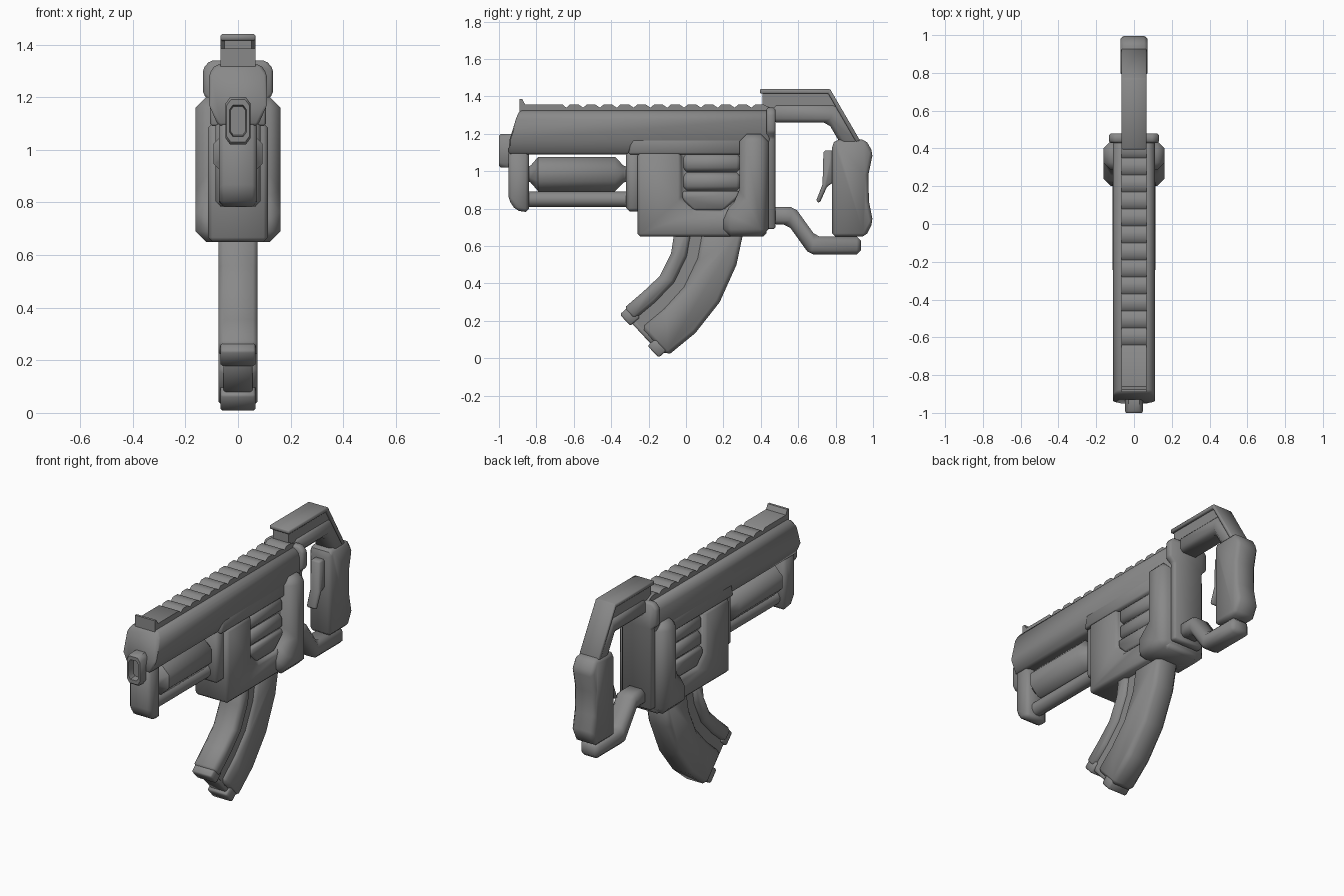
import bpy, bmesh, math
from mathutils import Vector

old = bpy.data.objects.get("Cube")
if old:
    bpy.data.objects.remove(old)

grey = bpy.data.materials.new("gunmetal_grey")
grey.use_nodes = True
colour = (0.25, 0.25, 0.25, 1)
grey.diffuse_color = colour
grey.node_tree.nodes["Principled BSDF"].inputs["Base Color"].default_value = colour


def finish(obj, bevel):
    """Chamfer the edges, then shade smoothly."""
    bpy.ops.object.select_all(action="DESELECT")
    bpy.context.view_layer.objects.active = obj
    obj.select_set(True)
    if bevel:
        mod = obj.modifiers.new("chamfer", "BEVEL")
        mod.width = bevel
        mod.limit_method = "ANGLE"
        mod.angle_limit = math.radians(32)
    for mod in list(obj.modifiers):
        bpy.ops.object.modifier_apply(modifier=mod.name)
    bpy.ops.object.shade_smooth_by_angle(angle=math.radians(48))


def loft(name, rings, bevel=0.0, done=True):
    """Skin matching rings of points and cap both ends."""
    bm = bmesh.new()
    loops = [[bm.verts.new(p) for p in ring] for ring in rings]
    n = len(loops[0])
    for a, b in zip(loops, loops[1:]):
        for i in range(n):
            j = (i + 1) % n
            bm.faces.new((a[i], a[j], b[j], b[i]))
    bm.faces.new(loops[0])
    bm.faces.new(loops[-1])
    bmesh.ops.recalc_face_normals(bm, faces=bm.faces)
    mesh = bpy.data.meshes.new(name)
    bm.to_mesh(mesh)
    bm.free()
    mesh.materials.append(grey)
    obj = bpy.data.objects.new(name, mesh)
    bpy.context.collection.objects.link(obj)
    if done:
        finish(obj, bevel)
    return obj


def side(name, profile, half, bevel=0.0, done=True):
    """Side profile (y, z) extruded across x."""
    return loft(name, [[(x, y, z) for y, z in profile] for x in (-half, half)], bevel, done)


def box(name, y0, y1, z0, z1, half, bevel):
    return side(name, [(y0, z0), (y1, z0), (y1, z1), (y0, z1)], half, bevel)


def mirrored(points):
    return points + [(-x, z) for x, z in reversed(points)]


def lathe(name, profile, z, sides):
    """Turned part along y; profile is (y, radius)."""
    turn = [2 * math.pi * (i + 0.5) / sides for i in range(sides)]
    loft(name, [[(r * math.cos(a), y, z + r * math.sin(a)) for a in turn] for y, r in profile])


# Upper housing with sloped nose and narrowing underside
section = mirrored([(0.075, 1.09), (0.11, 1.17), (0.11, 1.29), (0.085, 1.325)])
loft("upper_housing", [
    [(x, -0.95 + max(0, z - 1.23) * 0.65, z) for x, z in section],
    [(x, 0.45, z) for x, z in section]], 0.012)

# Hollow muzzle
mouth = mirrored([(0.03, -0.09), (0.048, -0.065), (0.048, 0.065), (0.03, 0.09)])
loft("muzzle", [[(x * s, y, 1.11 + z * s) for x, z in mouth]
                for y, s in ((-0.93, 1), (-0.99, 1), (-1.0, 0.9), (-1.0, 0.66), (-0.96, 0.6))])

# Forward brackets, canister and guide rod
side("front_bracket", [(-0.95, 1.11), (-0.95, 0.85), (-0.91, 0.79), (-0.84, 0.78), (-0.84, 1.11)],
     0.072, 0.018)
box("middle_bracket", -0.32, -0.24, 0.785, 1.11, 0.085, 0.018)
lathe("canister", [(-0.85, 0.04), (-0.83, 0.05), (-0.79, 0.1), (-0.38, 0.1), (-0.335, 0.05), (-0.31, 0.04)],
      0.985, 8)
lathe("guide_rod", [(-0.86, 0.042), (-0.3, 0.042)], 0.85, 12)

# Receiver with a recess on each side
receiver = side("receiver", [(-0.26, 0.65), (0.43, 0.65), (0.43, 1.1), (-0.26, 1.1)], 0.114, 0, False)
vent = [(-0.025, 1.15), (-0.025, 0.85), (0.04, 0.79), (0.2, 0.79), (0.3, 0.87), (0.3, 1.15)]
for s in (-1, 1):
    cutter = loft("recess_cutter", [[(x * s, y, z) for y, z in vent] for x in (0.08, 0.2)], 0, False)
    cutter.hide_render = True
    cut = receiver.modifiers.new("recess", "BOOLEAN")
    cut.object = cutter
    cut.solver = "EXACT"
    bpy.context.view_layer.objects.active = receiver
    bpy.ops.object.modifier_apply(modifier=cut.name)
    bpy.data.objects.remove(cutter)
finish(receiver, 0.025)
side("receiver_cheek", [(-0.31, 1.09), (-0.28, 1.21), (0.3, 1.21), (0.3, 1.09)], 0.107, 0.01)

# Recess ribs
for i in range(2):
    top = 1.095 - i * 0.1
    box("vent_rib", -0.02, 0.295, top - 0.1, top, 0.104, 0.025)
side("vent_rib", [(-0.02, 0.895), (-0.02, 0.85), (0.04, 0.79), (0.2, 0.79), (0.295, 0.87), (0.295, 0.895)],
     0.104, 0.02)

# Wide rear block and end plate
side("rear_block", [(0.2, 0.65), (0.2, 0.78), (0.285, 0.86), (0.285, 1.2), (0.44, 1.2), (0.44, 0.65)],
     0.162, 0.04)
plate = mirrored([(0.1, 0.69), (0.1, 1.18), (0.133, 1.21), (0.133, 1.31), (0.105, 1.34)])
loft("end_plate", [[(x, y, z) for x, z in plate] for y in (0.43, 0.478)], 0.01)

# Top rail with rounded teeth and front sight
rail = [(-0.89, 1.31), (-0.89, 1.385), (-0.875, 1.385), (-0.86, 1.357), (-0.66, 1.357)]
for i in range(12):
    y = -0.64 + i * 0.09
    rail += [(y, 1.34), (y + 0.02, 1.357), (y + 0.065, 1.357)]
rail += [(0.45, 1.34), (0.45, 1.31)]
side("top_rail", rail, 0.066)

# Upper frame and rear sight
side("upper_frame", [(0.46, 1.26), (0.76, 1.26), (0.83, 1.14), (0.94, 1.14), (0.805, 1.36), (0.46, 1.36)],
     0.066, 0.022)
side("sight_web", [(0.41, 1.33), (0.41, 1.43), (0.765, 1.43), (0.81, 1.34)], 0.052)
side("sight_cap", [(0.395, 1.415), (0.395, 1.44), (0.77, 1.44), (0.93, 1.165), (0.91, 1.155), (0.76, 1.415)],
     0.066, 0.005)

# Grip and trigger
side("grip", [(0.78, 0.65), (0.96, 0.65), (1.0, 0.73), (0.978, 0.84), (0.975, 0.98),
              (1.0, 1.1), (0.96, 1.17), (0.8, 1.17), (0.78, 1.14)], 0.072, 0.026)
side("trigger", [(0.735, 1.11), (0.79, 1.11), (0.79, 0.94), (0.755, 0.92), (0.715, 0.83),
                 (0.695, 0.84), (0.73, 0.93)], 0.032, 0.008)

# Lower frame
side("lower_frame", [(0.46, 0.81), (0.58, 0.81), (0.695, 0.65), (0.935, 0.65), (0.935, 0.555),
                     (0.66, 0.555), (0.545, 0.715), (0.46, 0.715)], 0.062, 0.022)

# Curved magazine: lobes are strips between its front and rear edges
front_edge = [Vector(p) for p in ((-0.06, 0.69), (-0.08, 0.56), (-0.14, 0.44), (-0.23, 0.355), (-0.335, 0.265))]
rear_edge = [Vector(p) for p in ((0.31, 0.69), (0.27, 0.5), (0.18, 0.3), (0.05, 0.135), (-0.1, 0.012))]


def strip(name, t0, t1, half, bevel):
    a, b = [[f.lerp(r, t) for f, r in zip(front_edge, rear_edge)] for t in (t0, t1)]
    side(name, a + b[::-1], half, bevel)


def cap(name, t0, t1, length, half):
    a, b = [front_edge[-1].lerp(rear_edge[-1], t) for t in (t0, t1)]
    out = Vector((-0.75, -0.66)) * length
    side(name, [a - out, b - out, b + out, a + out], half, 0.008)


strip("magazine_front", 0.0, 0.24, 0.075, 0.018)
strip("magazine_web", 0.15, 0.6, 0.056, 0)
strip("magazine_rear", 0.4, 1.0, 0.075, 0.022)
cap("front_foot", 0.03, 0.27, 0.035, 0.066)
cap("middle_foot", 0.25, 0.72, 0.02, 0.055)
cap("rear_foot", 0.68, 0.93, 0.04, 0.066)
